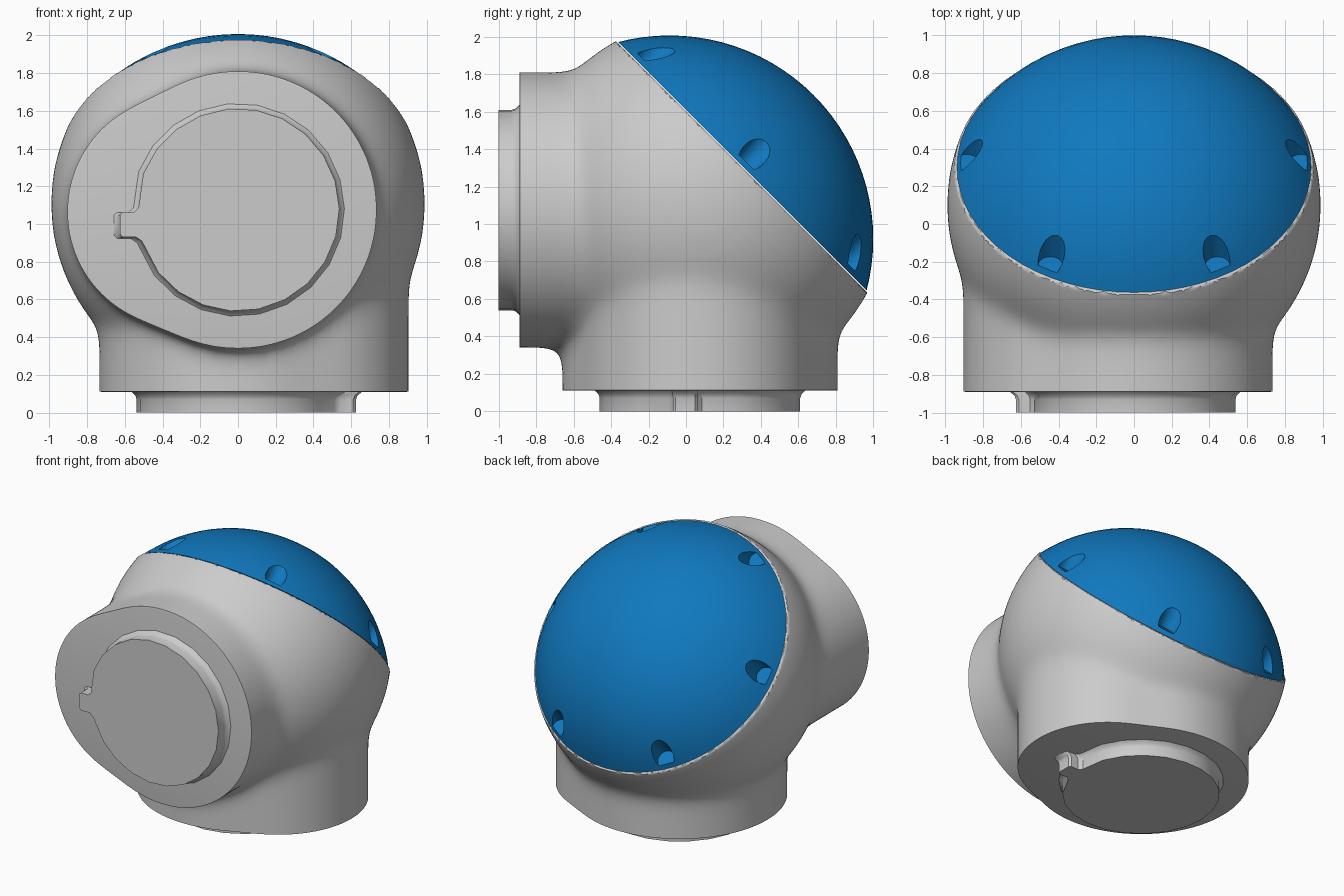
import bpy, bmesh, math
from mathutils import Matrix, Vector

if "Cube" in bpy.data.objects:
    bpy.data.objects.remove(bpy.data.objects["Cube"])

AXIS = Vector((0, 1, 1)).normalized()           # dome axis, tilted up and back
RIM = Vector((0, 0.298, 1.305))                 # centre of the seam between dome and body
# half turn about the dome axis: carries the bottom port onto the front port
TURN = Matrix.Translation((0, 0, 1)) @ Matrix.Rotation(math.pi, 4, AXIS) @ Matrix.Translation((0, 0, -1))
TILT = Matrix.Translation(RIM) @ Matrix.Rotation(-math.pi / 4, 4, 'X')   # local z = dome axis


def make(name, bm):
    bmesh.ops.recalc_face_normals(bm, faces=bm.faces)
    me = bpy.data.meshes.new(name)
    bm.to_mesh(me)
    bm.free()
    ob = bpy.data.objects.new(name, me)
    bpy.context.collection.objects.link(ob)
    return ob


def bake(ob):
    dg = bpy.context.evaluated_depsgraph_get()
    me = bpy.data.meshes.new_from_object(ob.evaluated_get(dg))
    ob.modifiers.clear()
    ob.data = me


def smooth(ob, angle=32):
    bpy.ops.object.select_all(action='DESELECT')
    bpy.context.view_layer.objects.active = ob
    ob.select_set(True)
    bpy.ops.object.shade_smooth_by_angle(angle=math.radians(angle))


def trim(bm, co, no, chamfer, scale):
    """Cut off everything beyond the plane, cap it and chamfer the cap edge."""
    for off, clear in ((chamfer, False), (0, True)):
        cut = bmesh.ops.bisect_plane(bm, geom=bm.verts[:] + bm.edges[:] + bm.faces[:], dist=1e-5,
                                     plane_co=co - no * off, plane_no=no, clear_outer=clear)['geom_cut']
    edges = [e for e in cut if isinstance(e, bmesh.types.BMEdge)]
    verts = [v for v in cut if isinstance(v, bmesh.types.BMVert)]
    bmesh.ops.edgeloop_fill(bm, edges=edges)
    mid = sum((v.co for v in verts), Vector()) / len(verts)
    for v in verts:
        v.co = mid + (v.co - mid) * scale


def port_block(bm):
    """Egg-shaped column: hull of a large circle and an offset smaller one."""
    pts = []
    for cx, cy, r in ((0, 0.075, 0.737), (0.29, 0.065, 0.617)):
        for i in range(64):
            a = math.tau * i / 64
            pts += [bm.verts.new((cx + r * math.cos(a), cy + r * math.sin(a), z)) for z in (-0.25, 1.1)]
    res = bmesh.ops.convex_hull(bm, input=pts)
    junk = [g for g in res['geom_interior'] if isinstance(g, bmesh.types.BMVert)]
    bmesh.ops.delete(bm, geom=junk, context='VERTS')


# Body: ball and two port blocks fused, with soft fillets
bm = bmesh.new()
port_block(bm)
bmesh.ops.transform(bm, matrix=TURN, verts=bm.verts[:])
port_block(bm)
bmesh.ops.create_uvsphere(bm, u_segments=64, v_segments=32, radius=0.994,
                          matrix=Matrix.Translation(RIM - AXIS * 0.28))
body = make("body", bm)
rem = body.modifiers.new("fuse", 'REMESH')
rem.mode = 'VOXEL'
rem.voxel_size = 0.025
sm = body.modifiers.new("fillet", 'SMOOTH')
sm.factor = 0.5
sm.iterations = 55
bake(body)
bm = bmesh.new()
bm.from_mesh(body.data)
trim(bm, RIM, AXIS, 0.01, 0.992)
trim(bm, Vector((0, 0, 0.11)), Vector((0, 0, -1)), 0.015, 0.982)
trim(bm, Vector((0, -0.89, 1)), Vector((0, -1, 0)), 0.015, 0.982)
bm.to_mesh(body.data)
bm.free()
smooth(body)


# Ports: keyed discs with a small flare where they meet the body
def port_disc(name, matrix):
    c, r = Vector((0, 0.075, 0)), 0.537
    outline = [(0.55, 0.062), (0.527, 0.085)]                    # upper side of the key
    for i in range(1, 21):
        a = 0.09 + (math.tau - 0.48) * i / 21
        outline.append((r * math.cos(a), c.y + r * math.sin(a)))
    outline += [(0.51, -0.09), (0.54, -0.07), (0.61, -0.07), (0.625, -0.055), (0.625, 0.048), (0.61, 0.062)]
    bm = bmesh.new()
    rings = []
    for z, s in ((0, 1), (0.07, 1), (0.09, 1.012), (0.105, 1.04), (0.115, 1.06)):
        rings.append([bm.verts.new(c + (Vector((x, y, 0)) - c) * s + Vector((0, 0, z))) for x, y in outline])
    n = len(outline)
    for lo, hi in zip(rings, rings[1:]):
        for i in range(n):
            bm.faces.new((lo[i], lo[(i + 1) % n], hi[(i + 1) % n], hi[i]))
    bm.faces.new(rings[0])
    bm.faces.new(rings[-1])
    bmesh.ops.transform(bm, matrix=matrix, verts=bm.verts[:])
    smooth(make(name, bm), 35)


port_disc("bottom_port", Matrix())
port_disc("front_port", TURN)

# Dome: shallow spherical cap
bm = bmesh.new()
bmesh.ops.create_uvsphere(bm, u_segments=64, v_segments=48, radius=1.087,
                          matrix=Matrix.Translation((0, 0, -0.545)))
trim(bm, Vector((0, 0, 0.004)), Vector((0, 0, -1)), 0.004, 1.0)
bmesh.ops.transform(bm, matrix=TILT, verts=bm.verts[:])
dome = make("dome", bm)

# Six screw pockets around the dome rim
bm = bmesh.new()
for i in range(6):
    a = math.tau * i / 6
    bmesh.ops.create_cone(bm, cap_ends=True, segments=24, radius1=0.065, radius2=0.11, depth=0.4,
                          matrix=TILT @ Matrix.Translation((0.885 * math.cos(a), 0.885 * math.sin(a), 0.235)))
cutter = make("pocket_cutter", bm)
cutter.hide_render = True
cut = dome.modifiers.new("pockets", 'BOOLEAN')
cut.operation = 'DIFFERENCE'
cut.solver = 'EXACT'
cut.object = cutter
bake(dome)
bpy.data.objects.remove(cutter)
smooth(dome)
blue = bpy.data.materials.new("blue")
blue.diffuse_color = (0.005, 0.19, 0.52, 1)
blue.use_nodes = True
blue.node_tree.nodes["Principled BSDF"].inputs["Base Color"].default_value = blue.diffuse_color
dome.data.materials.clear()
dome.data.materials.append(blue)
for p in dome.data.polygons:
    p.material_index = 0
